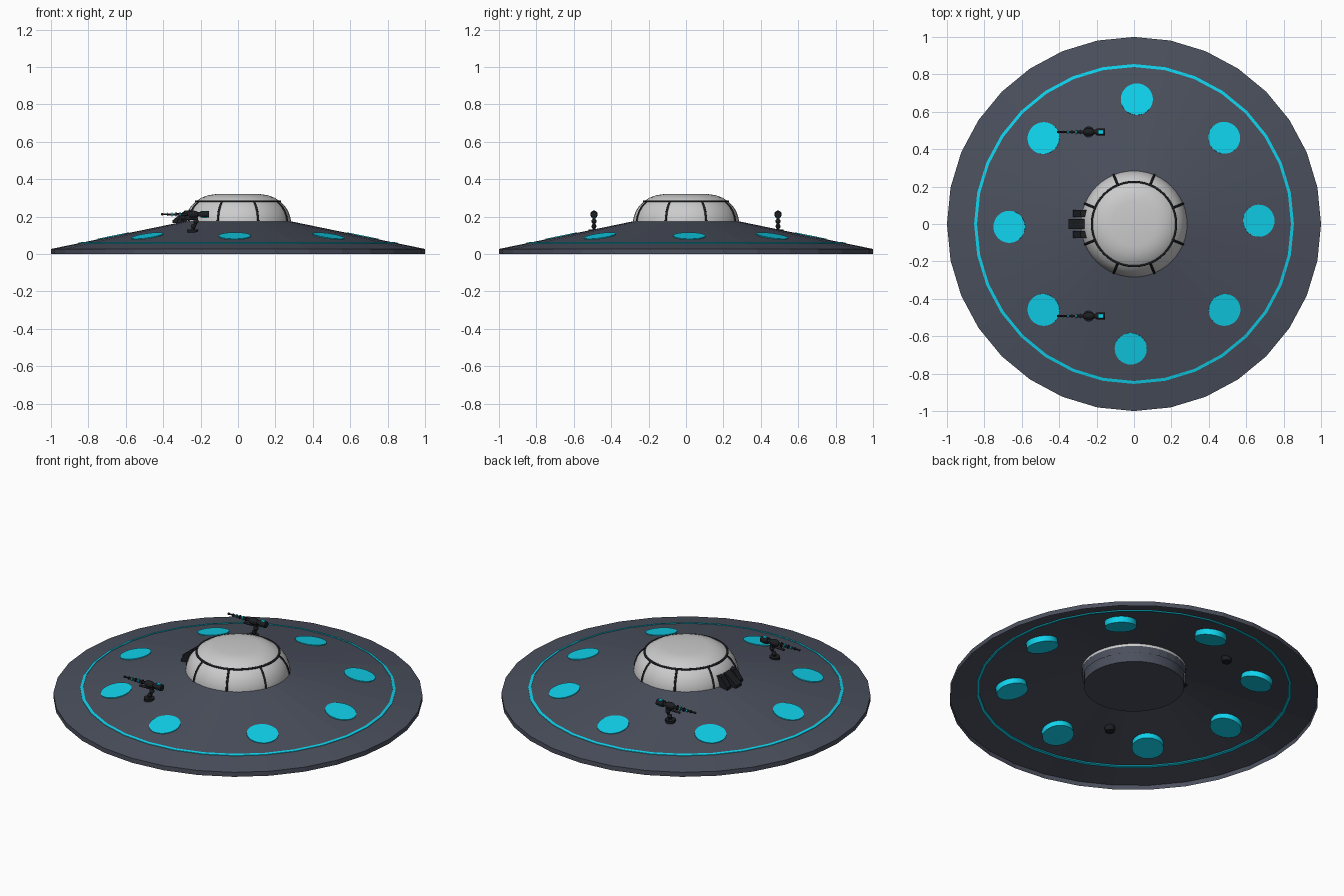
import bpy, bmesh, math
from mathutils import Vector

if "Cube" in bpy.data.objects:
    bpy.data.objects.remove(bpy.data.objects["Cube"])


def material(name, rgb):
    m = bpy.data.materials.new(name)
    m.diffuse_color = (*rgb, 1)
    m.use_nodes = True
    m.node_tree.nodes["Principled BSDF"].inputs["Base Color"].default_value = m.diffuse_color
    return m


SLATE = material("slate", (0.07, 0.08, 0.11))
CYAN = material("cyan", (0.005, 0.65, 0.85))
BLACK = material("black", (0.012, 0.013, 0.016))


def finish(ob, name, mat=None, smooth=None):
    ob.name = name
    if mat:
        ob.data.materials.append(mat)
    if smooth:
        bpy.ops.object.select_all(action='DESELECT')
        ob.select_set(True)
        bpy.context.view_layer.objects.active = ob
        bpy.ops.object.shade_smooth_by_angle(angle=math.radians(smooth))
    return ob


def mesh_object(name, verts, faces, mat=None, smooth=None):
    me = bpy.data.meshes.new(name)
    me.from_pydata(verts, [], faces)
    bm = bmesh.new()
    bm.from_mesh(me)
    bmesh.ops.remove_doubles(bm, verts=bm.verts, dist=1e-5)
    bmesh.ops.recalc_face_normals(bm, faces=bm.faces)
    bm.to_mesh(me)
    bm.free()
    ob = bpy.data.objects.new(name, me)
    bpy.context.collection.objects.link(ob)
    return finish(ob, name, mat, smooth)


def lathe(name, profile, n, mat=None, closed=False, smooth=None):
    k = len(profile)
    verts = [(r * math.cos(2 * math.pi * i / n), r * math.sin(2 * math.pi * i / n), z)
             for i in range(n) for r, z in profile]
    faces = []
    for i in range(n):
        a, b = i * k, (i + 1) % n * k
        for j in range(k if closed else k - 1):
            j2 = (j + 1) % k
            faces.append((a + j, b + j, b + j2, a + j2))
    return mesh_object(name, verts, faces, mat, smooth)


def rod(name, p, q, r1, r2, mat, n=16):
    p, q = Vector(p), Vector(q)
    bpy.ops.mesh.primitive_cone_add(vertices=n, radius1=r1, radius2=r2,
                                    depth=(q - p).length, location=(p + q) / 2)
    ob = bpy.context.object
    ob.rotation_euler = (q - p).to_track_quat('Z', 'Y').to_euler()
    return finish(ob, name, mat, 40)


def ball(name, p, r, mat, scale=(1, 1, 1)):
    bpy.ops.mesh.primitive_uv_sphere_add(segments=16, ring_count=10, radius=r, location=p)
    bpy.context.object.scale = scale
    return finish(bpy.context.object, name, mat, 60)


def box(name, p, size, mat):
    bpy.ops.mesh.primitive_cube_add(size=1, location=p)
    bpy.context.object.scale = size
    return finish(bpy.context.object, name, mat)


SLOPE = 0.206


def hull_z(r):
    return 0.027 + (1 - r) * SLOPE


# Thin faceted saucer shell with an outer rim and an inner lip
lathe("saucer_hull", [(1, 0), (1, 0.027), (0.28, hull_z(0.28)), (0.28, 0.12)], 32, SLATE)

# Glowing ring set through the hull
ri, ro = 0.839, 0.855
lathe("light_ring", [(ri, hull_z(ri) + .003), (ro, hull_z(ro) + .003),
                     (ro, hull_z(ro) - .006), (ri, hull_z(ri) - .006)], 32, CYAN, closed=True)

# Eight round lamps tilted with the hull
for i, deg in enumerate((1.5, 43.7, 88.7, 136.5, 181.3, 223.5, 268.5, 316.5)):
    a = math.radians(deg)
    out = Vector((math.cos(a), math.sin(a), 0))
    normal = (out * SLOPE + Vector((0, 0, 1))).normalized()
    c = out * 0.667 + Vector((0, 0, hull_z(0.667)))
    rod(f"lamp_{i + 1}", c - normal * 0.034, c + normal * 0.003, 0.086, 0.086, CYAN, 32)

# Cabin dome with its plug below the hull
dome = [(0.284, 0.175), (0.279, 0.2), (0.268, 0.23), (0.25, 0.257), (0.225, 0.281),
        (0.195, 0.301), (0.16, 0.314), (0.12, 0.32), (0, 0.322)]
lathe("cabin_dome", [(0.284, 0.16)] + dome, 48, smooth=50)
lathe("cabin_base", [(0, 0.07), (0.272, 0.07), (0.272, 0.165)], 48, SLATE, smooth=40)

# Dark window frame: one ring and eight ribs
bpy.ops.mesh.primitive_torus_add(major_segments=48, minor_segments=8, major_radius=0.225,
                                 minor_radius=0.006, location=(0, 0, 0.281))
finish(bpy.context.object, "window_ring", BLACK, 60)
for i in range(8):
    a = math.radians(22.5 + 45 * i)
    cu = bpy.data.curves.new("window_rib", 'CURVE')
    cu.dimensions = '3D'
    cu.bevel_depth = 0.006
    cu.bevel_resolution = 1
    sp = cu.splines.new('POLY')
    sp.points.add(4)
    for pt, (r, z) in zip(sp.points, dome[:5]):
        pt.co = (r * math.cos(a), r * math.sin(a), z, 1)
    ob = bpy.data.objects.new(f"window_rib_{i + 1}", cu)
    bpy.context.collection.objects.link(ob)
    ob.data.materials.append(BLACK)

# Wedge-shaped vent fins on the left of the dome
for name, y, w, x in (("vent_fin_middle", 0, 0.026, -0.35),
                      ("vent_fin_front", -0.056, 0.018, -0.325),
                      ("vent_fin_back", 0.056, 0.018, -0.325)):
    prof = [(x, 0.165), (x, 0.18), (-0.285, 0.232), (-0.25, 0.235), (-0.25, 0.165)]
    verts = [(px, y + s * w, pz) for s in (-1, 1) for px, pz in prof]
    faces = [(0, 1, 2, 3, 4), (5, 6, 7, 8, 9)]
    faces += [(j, (j + 1) % 5, (j + 1) % 5 + 5, j + 5) for j in range(5)]
    mesh_object(name, verts, faces, BLACK)

# Two guns on jointed stands, pointing left
for side, y in (("front", -0.492), ("back", 0.492)):
    g = f"{side}_gun_"
    z = 0.212
    rod(g + "foot", (-0.242, y, 0.095), (-0.242, y, 0.132), 0.026, 0.03, BLACK)
    rod(g + "lower_arm", (-0.242, y, 0.13), (-0.222, y, 0.175), 0.008, 0.008, BLACK)
    rod(g + "upper_arm", (-0.222, y, 0.175), (-0.24, y, z), 0.009, 0.009, BLACK)
    ball(g + "lower_joint", (-0.238, y, 0.148), 0.013, BLACK)
    ball(g + "elbow", (-0.225, y, 0.175), 0.014, BLACK)
    rod(g + "brace", (-0.305, y, 0.186), (-0.215, y, 0.192), 0.006, 0.009, BLACK)
    ball(g + "body", (-0.24, y, z), 0.02, BLACK, (1.7, 1, 1))
    rod(g + "neck", (-0.23, y, z), (-0.19, y, z), 0.011, 0.013, BLACK)
    rod(g + "breech", (-0.2, y, z), (-0.156, y, z), 0.018, 0.018, BLACK, 12)
    box(g + "breech_light", (-0.178, y, z), (0.022, 0.02, 0.038), CYAN)
    rod(g + "barrel", (-0.26, y, z), (-0.405, y, z), 0.008, 0.004, BLACK, 12)
    for k in range(5):
        x = -0.285 - 0.022 * k
        r = 0.014 - 0.0013 * k
        rod(f"{g}coil_{k + 1}", (x, y, z), (x - 0.005, y, z), r, r, CYAN if k % 2 else BLACK, 12)
    ball(g + "muzzle", (-0.405, y, z), 0.007, BLACK)
